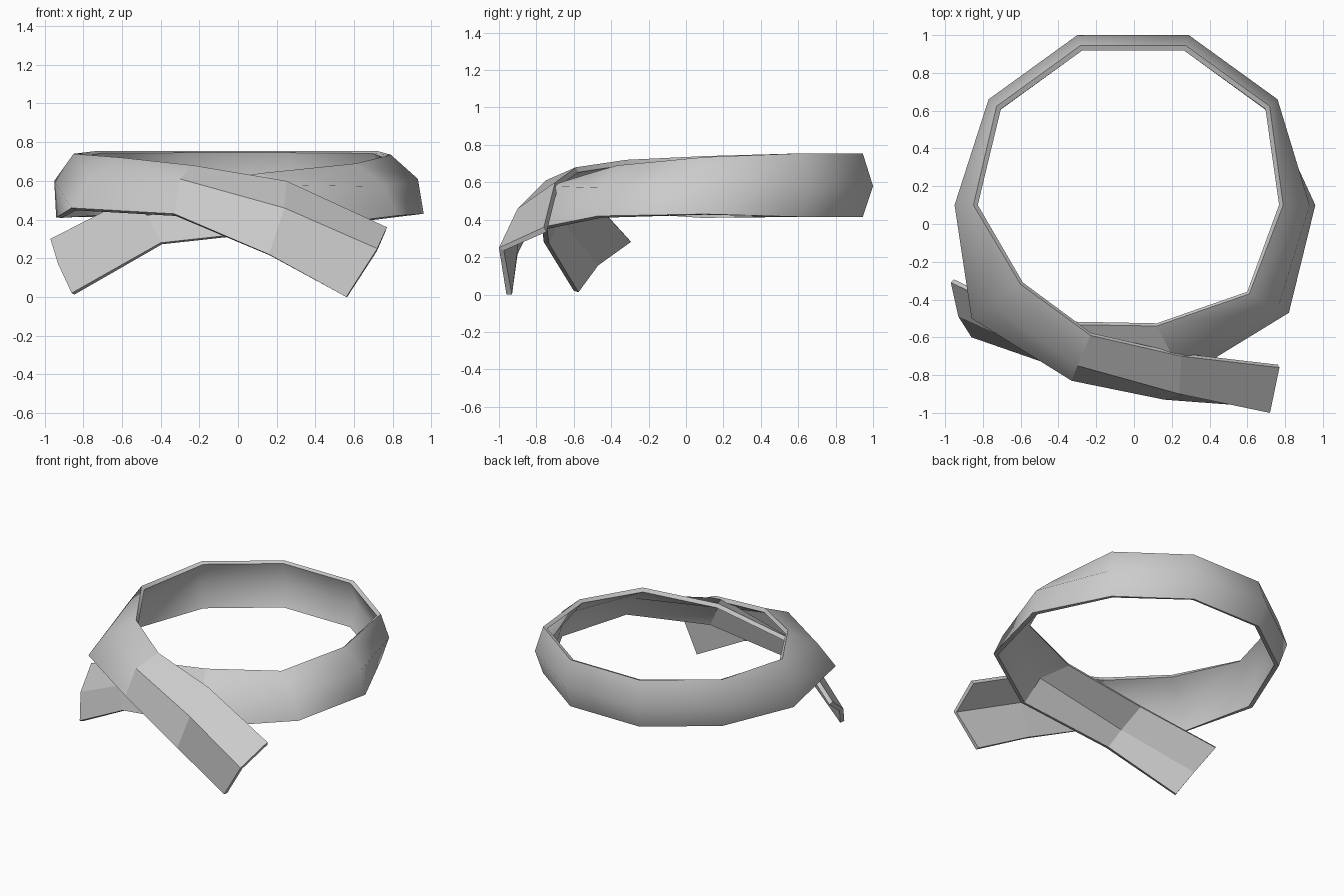
import bpy
import bmesh
import math
from mathutils import Vector

# Remove the default cube only
default_cube = bpy.data.objects.get("Cube")
if default_cube:
    bpy.data.objects.remove(default_cube, do_unlink=True)


def make_material(name, colour):
    material = bpy.data.materials.new(name)
    material.use_nodes = True
    material.diffuse_color = colour
    shader = next(n for n in material.node_tree.nodes if n.type == "BSDF_PRINCIPLED")
    shader.inputs["Base Color"].default_value = colour
    return material


def back_section(x, y):
    """Bulging band section: lower edge, middle and upper edge."""
    return [(x * 0.945, y * 0.945, 0.415), (x, y, 0.58), (x * 0.945, y * 0.945, 0.755)]


# Front tail, from its tip to where it crosses over
front_tail = [
    [(0.56, -0.96, 0), (0.72, -1, 0.25), (0.77, -0.76, 0.36)],
    [(0.16, -0.93, 0.22), (0.24, -0.9, 0.46), (0.25, -0.7, 0.6)],
]

# Neck band, clockwise from the crossing, round the back, to under the crossing
neck_band = [
    [(-0.33, -0.83, 0.43), (-0.3, -0.75, 0.61), (-0.23, -0.59, 0.68)],
    [(-0.86, -0.5, 0.46), (-0.77, -0.43, 0.62), (-0.6, -0.32, 0.72)],
    [(-0.94, 0.1, 0.41), (-0.95, 0.1, 0.6), (-0.85, 0.1, 0.74)],
    back_section(-0.77, 0.66),
    back_section(-0.3, 1),
    back_section(0.29, 1),
    back_section(0.76, 0.66),
    [(0.96, 0.1, 0.43), (0.93, 0.1, 0.61), (0.79, 0.1, 0.735)],
    [(0.82, -0.47, 0.42), (0.76, -0.45, 0.57), (0.61, -0.37, 0.69)],
    [(0.33, -0.77, 0.36), (0.22, -0.73, 0.58), (0.12, -0.54, 0.64)],
]

# Rear tail, passing beneath the band and out on the other side
rear_tail = [
    [(-0.4, -0.76, 0.28), (-0.47, -0.7, 0.42), (-0.5, -0.53, 0.54)],
    [(-0.86, -0.6, 0.02), (-0.93, -0.49, 0.17), (-0.97, -0.31, 0.3)],
]

# Skin the sections into one cloth strip; the band is smooth, the tails are flat
sections = front_tail + neck_band + rear_tail
band_start = len(front_tail)
band_end = band_start + len(neck_band) - 1
bm = bmesh.new()
rows = [[bm.verts.new(Vector(point)) for point in section] for section in sections]
for i, (row, following) in enumerate(zip(rows, rows[1:])):
    for low in range(len(row) - 1):
        face = bm.faces.new((row[low], row[low + 1], following[low + 1], following[low]))
        face.smooth = band_start <= i < band_end

mesh = bpy.data.meshes.new("wrapped_scarf")
bm.to_mesh(mesh)
bm.free()
mesh.materials.append(make_material("pale grey cloth", (0.6, 0.6, 0.6, 1)))
scarf = bpy.data.objects.new("wrapped_scarf", mesh)
bpy.context.collection.objects.link(scarf)

# Cloth thickness, kept inside the outer surface, with crisp rims
thickness = scarf.modifiers.new("cloth_thickness", "SOLIDIFY")
thickness.thickness = 0.03
thickness.offset = -1
rims = scarf.modifiers.new("crisp_rims", "EDGE_SPLIT")
rims.split_angle = math.radians(60)
